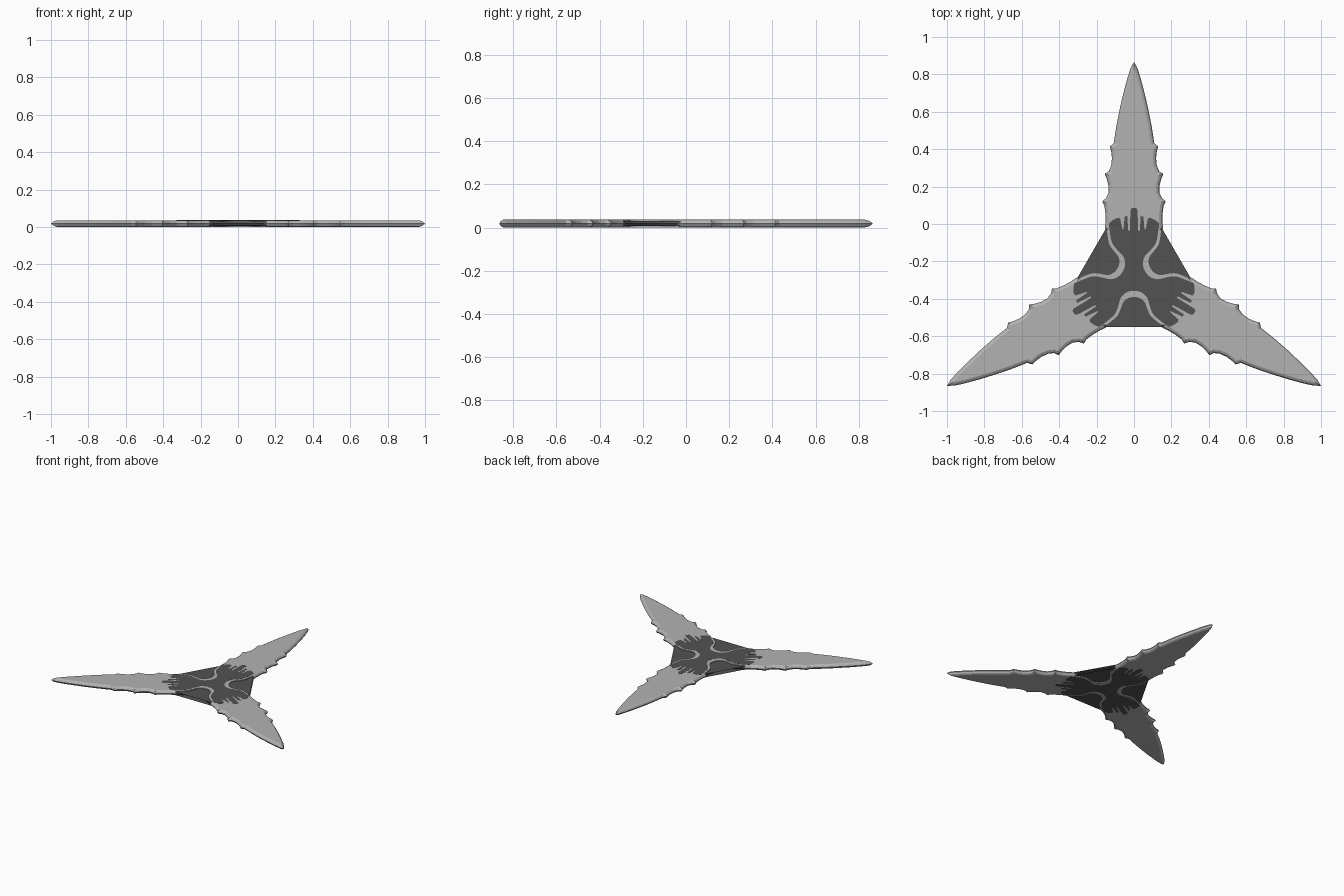
import bpy, bmesh, math
from mathutils import Vector

if "Cube" in bpy.data.objects:
    bpy.data.objects.remove(bpy.data.objects["Cube"])

CY = -0.288          # hub centre on the y axis
MID = 0.0185         # middle height of the star


def material(name, v):
    m = bpy.data.materials.new(name)
    m.diffuse_color = (v, v, v, 1)
    m.use_nodes = True
    m.node_tree.nodes["Principled BSDF"].inputs["Base Color"].default_value = m.diffuse_color
    return m


STEEL = material("light steel", 0.45)
DARK = material("dark grip", 0.085)


def place(p, deg):
    """(lateral, radius) on an arm axis -> point in the plan."""
    a = math.radians(deg)
    lat, r = p
    return Vector((r * math.cos(a) - lat * math.sin(a),
                   CY + r * math.sin(a) + lat * math.cos(a)))


def mirrored(half):
    """Half profile, outside to axis, completed to the other side."""
    left = [(-l, r) for l, r in half]
    return left + [p for p in reversed(half) if p[0] > 1e-6]


def smooth(pts, n=4):
    """Catmull-Rom curve through the points."""
    out = []
    for i in range(len(pts) - 1):
        p = [Vector(pts[min(max(i + k, 0), len(pts) - 1)]) for k in (-1, 0, 1, 2)]
        for s in range(n):
            t = s / n
            q = 0.5 * (2 * p[1] + (p[2] - p[0]) * t
                       + (2 * p[0] - 5 * p[1] + 4 * p[2] - p[3]) * t * t
                       + (3 * p[1] - p[0] - 3 * p[2] + p[3]) * t ** 3)
            out.append((q.x, q.y))
    return out + [tuple(pts[-1])]


def slab(name, pts, bevels, z0, z1, mat):
    """Counter-clockwise outline with a mid-height edge, rounded towards flat faces."""
    n = len(pts)
    miter = []
    for i, p in enumerate(pts):
        d1 = (p - pts[i - 1]).normalized()
        d2 = (pts[(i + 1) % n] - p).normalized()
        n1, n2 = Vector((-d1.y, d1.x)), Vector((-d2.y, d2.x))
        miter.append((n1 + n2) / max(1 + n1.dot(n2), 0.08) * bevels[i])
    zm, h = (z0 + z1) / 2, (z1 - z0) / 2
    bm = bmesh.new()
    rings = [[bm.verts.new((*(p + m * f), zm + h * t)) for p, m in zip(pts, miter)]
             for f, t in ((1, -1), (0.4, -0.66), (0, 0), (0.4, 0.66), (1, 1))]
    for a, b in zip(rings, rings[1:]):
        for i in range(n):
            j = (i + 1) % n
            bm.faces.new((a[i], a[j], b[j], b[i]))
    caps = [bm.faces.new(rings[-1]), bm.faces.new(rings[0][::-1])]
    bm.normal_update()
    bmesh.ops.triangulate(bm, faces=caps, ngon_method='EAR_CLIP')
    me = bpy.data.meshes.new(name)
    bm.to_mesh(me)
    bm.free()
    me.materials.append(mat)
    ob = bpy.data.objects.new(name, me)
    bpy.context.collection.objects.link(ob)
    return ob


# Half blade: serrated base to pointed tip
blade = mirrored([
    (0.155, 0.264), (0.152, 0.300), (0.153, 0.345), (0.158, 0.385), (0.170, 0.408),
    (0.150, 0.426), (0.136, 0.455), (0.137, 0.495), (0.146, 0.530), (0.157, 0.556),
    (0.135, 0.570), (0.122, 0.600), (0.118, 0.640), (0.122, 0.675), (0.129, 0.702),
    (0.108, 0.722), (0.094, 0.815), (0.076, 0.905), (0.056, 0.990), (0.035, 1.070),
    (0.018, 1.122), (0.0, 1.154)])

# Curved inlay band between blades: outer and inner border
band_outer = smooth(mirrored([(0.147, 0.252), (0.092, 0.207), (0.071, 0.165),
                              (0.056, 0.128), (0.030, 0.108), (0.0, 0.102)]))
band_inner = smooth(mirrored([(0.150, 0.236), (0.104, 0.196), (0.084, 0.150),
                              (0.070, 0.106), (0.040, 0.078), (0.0, 0.069)]))

# Half of the finger-shaped grip end lying on each blade
fingers = mirrored([
    (0.132, 0.265), (0.134, 0.292), (0.112, 0.310), (0.088, 0.321), (0.074, 0.318),
    (0.062, 0.258), (0.056, 0.258), (0.050, 0.328), (0.036, 0.330), (0.031, 0.252),
    (0.022, 0.252), (0.019, 0.360), (0.012, 0.373)])

# Concave outer edge of the web between blades
web_edge = smooth([(-0.152, 0.262), (-0.080, 0.231), (0.0, 0.222),
                   (0.080, 0.231), (0.152, 0.262)])

body, body_bevel, grip = [], [], []
for k in range(3):
    arm, gap = 90 + 120 * k, 150 + 120 * k
    body += [place(p, arm) for p in blade] + [place(p, gap) for p in band_outer]
    body_bevel += [0.018] * len(blade) + [0.0] * len(band_outer)
    grip += [place(p, arm) for p in fingers] + [place(p, gap) for p in band_inner]

    # Thin dark web between two blades
    web = [place(p, gap) for p in band_outer[::-1] + web_edge]
    bev = [0.0] * len(band_outer) + [0.0] + [0.012] * (len(web_edge) - 2) + [0.0]
    slab("web_%d" % (k + 1), web, bev, MID - 0.012, MID + 0.012, DARK)

# Three-bladed steel body
slab("blade_body", body, body_bevel, 0.0006, 0.0364, STEEL)

# Dark grip plates on both faces
slab("grip_plate_top", grip, [0.0] * len(grip), 0.0355, 0.037, DARK)
slab("grip_plate_bottom", grip, [0.0] * len(grip), 0.0, 0.0015, DARK)
